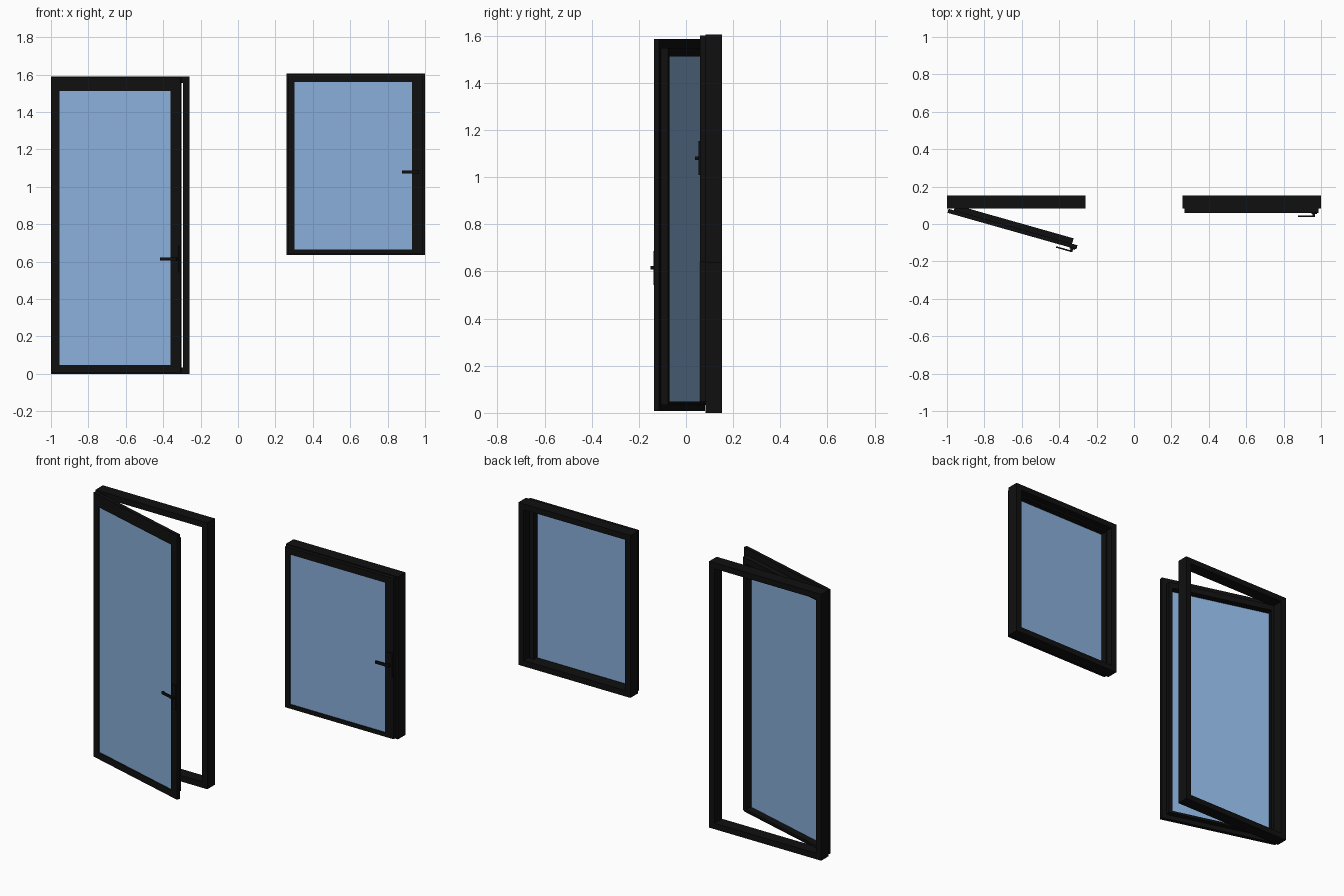
import bpy, bmesh, math
from mathutils import Matrix, Vector

cube = bpy.data.objects.get("Cube")
if cube:
    bpy.data.objects.remove(cube, do_unlink=True)


def material(name, rgb, rough):
    m = bpy.data.materials.new(name)
    m.use_nodes = True
    m.diffuse_color = (*rgb, 1)
    node = m.node_tree.nodes["Principled BSDF"]
    node.inputs["Base Color"].default_value = (*rgb, 1)
    node.inputs["Roughness"].default_value = rough
    return m


BLACK = material("black_frame", (0.005, 0.005, 0.005), 0.5)
GLASS = material("blue_glass", (0.25, 0.43, 0.70), 0.5)


def finish(name, bm, mat, place):
    bmesh.ops.recalc_face_normals(bm, faces=bm.faces)
    mesh = bpy.data.meshes.new(name)
    bm.to_mesh(mesh)
    bm.free()
    mesh.materials.append(mat)
    obj = bpy.data.objects.new(name, mesh)
    obj.matrix_world = place
    bpy.context.collection.objects.link(obj)
    return obj


def box(name, x, y, z, mat, place):
    """Box from (min, max) spans."""
    bm = bmesh.new()
    bmesh.ops.create_cube(bm, size=1)
    for v in bm.verts:
        v.co = Vector([sum(s) / 2 + c * (s[1] - s[0]) for s, c in zip((x, y, z), v.co)])
    return finish(name, bm, mat, place)


def ring(name, outer, inner, y, place):
    """Rectangular border; outer and inner are (x0, x1, z0, z1)."""
    def corners(r):
        return [(r[0], r[2]), (r[1], r[2]), (r[1], r[3]), (r[0], r[3])]
    bm = bmesh.new()
    loops = [[bm.verts.new((px, d, pz)) for px, pz in corners(r)]
             for r, d in ((outer, y[0]), (outer, y[1]), (inner, y[1]), (inner, y[0]))]
    for a, b in zip(loops, loops[1:] + loops[:1]):
        for i in range(4):
            j = (i + 1) % 4
            bm.faces.new((a[i], a[j], b[j], b[i]))
    return finish(name, bm, BLACK, place)


def fixed_frame(name, x0, x1, z0, z1, w=0.035):
    ring(name, (x0, x1, z0, z1), (x0 + w, x1 - w, z0 + w, z1 - w),
         (0.082, 0.153), Matrix.Identity(4))


def sash(name, hinge, angle, z0, z1, opening, handle_z):
    """Swinging leaf: front flange, deeper body, pane and lever handle."""
    place = Matrix.Translation(hinge) @ Matrix.Rotation(angle, 4, 'Z')
    l, r, b, t = opening
    ring(name + "_flange", (0, 0.716, z0, z1), opening, (0, 0.022), place)
    ring(name + "_body", (l - 0.015, 0.686, b - 0.014, t + 0.035),
         opening, (0.022, 0.052), place)
    box(name + "_pane", (l - 0.005, r + 0.005), (0.005, 0.012),
        (b - 0.005, t + 0.005), GLASS, place)
    # lever handle
    h = handle_z
    box(name + "_handle_plate", (0.678, 0.708), (-0.006, 0.002),
        (h - 0.072, h + 0.072), BLACK, place)
    box(name + "_handle_stem", (0.685, 0.699), (-0.022, -0.005),
        (h - 0.008, h + 0.008), BLACK, place)
    box(name + "_handle_lever", (0.608, 0.699), (-0.022, -0.014),
        (h - 0.008, h + 0.008), BLACK, place)


# tall door, standing ajar
fixed_frame("door_frame", -1.0, -0.26, 0.0, 1.59)
sash("door_sash", (-0.997, 0.06, 0), math.radians(-15.8), 0.007, 1.585,
     (0.044, 0.662, 0.048, 1.512), 0.615)

# shorter window, closed
fixed_frame("window_frame", 0.26, 1.0, 0.635, 1.605)
sash("window_sash", (0.27, 0.06, 0), 0, 0.64, 1.6,
     (0.032, 0.66, 0.665, 1.56), 1.08)
